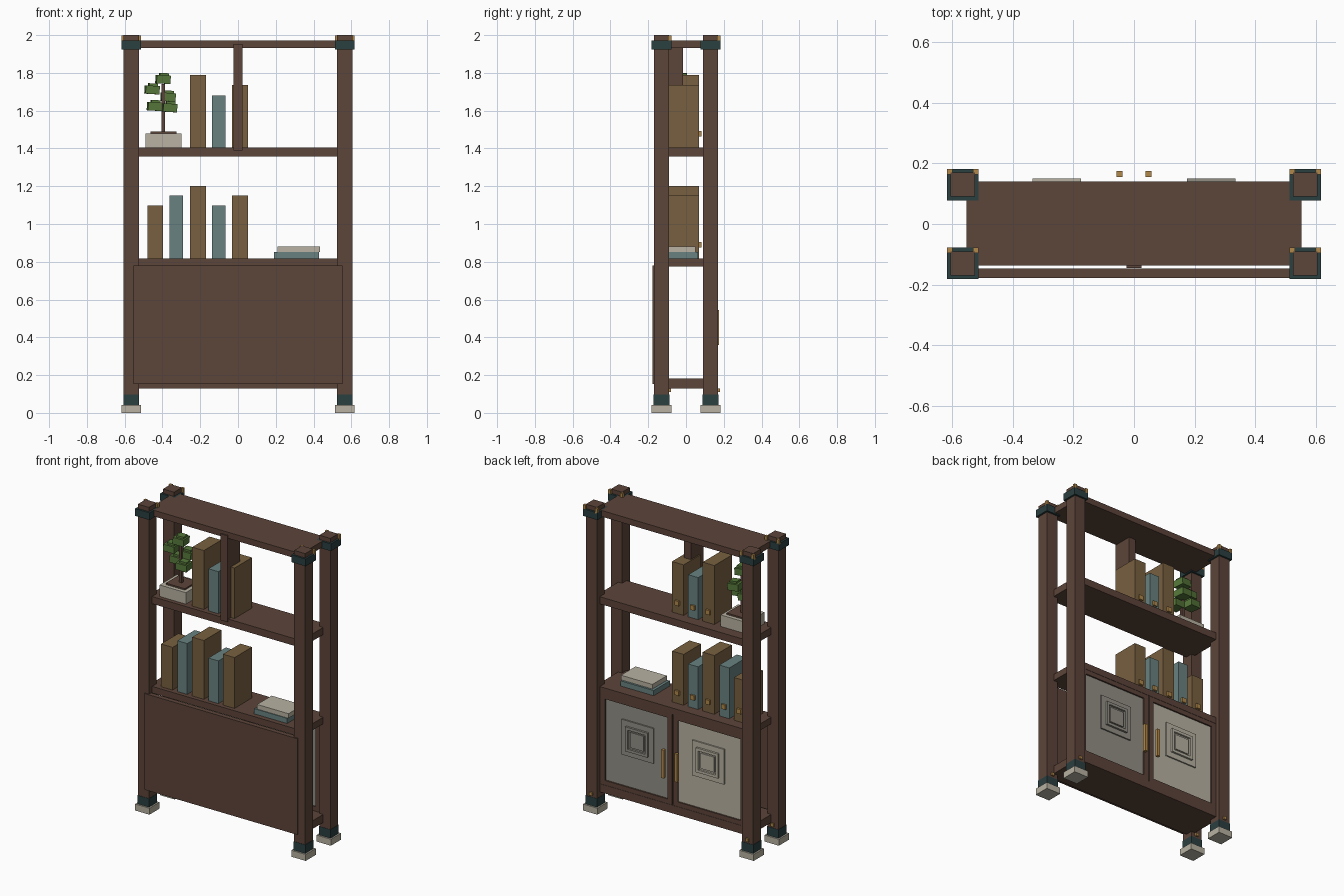
import bpy
from mathutils import Euler

if "Cube" in bpy.data.objects:
    bpy.data.objects.remove(bpy.data.objects["Cube"])


def mat(name, r, g, b):
    m = bpy.data.materials.new(name)
    m.diffuse_color = (r, g, b, 1)
    m.use_nodes = True
    m.node_tree.nodes["Principled BSDF"].inputs["Base Color"].default_value = m.diffuse_color
    return m


WOOD = mat("walnut_wood", .107, .058, .041)
IRON = mat("dark_teal_metal", .024, .050, .052)
GOLD = mat("brass", .44, .25, .07)
STONE = mat("pale_stone", .479, .445, .361)
GREY = mat("grey_stone", .29, .275, .235)
TAN = mat("tan_cover", .188, .117, .051)
BLUE = mat("blue_grey_cover", .138, .223, .216)
LEAF = mat("leaf_green", .093, .188, .042)


def box(name, x, y, z, material, rot=None):
    """Box from (min, max) ranges on each axis."""
    c = [(r[0] + r[1]) / 2 for r in (x, y, z)]
    s = [abs(r[1] - r[0]) / 2 for r in (x, y, z)]
    signs = [(i, j, k) for i in (-1, 1) for j in (-1, 1) for k in (-1, 1)]
    verts = [(i * s[0], j * s[1], k * s[2]) for i, j, k in signs]
    faces = [(0, 1, 3, 2), (4, 6, 7, 5), (0, 4, 5, 1),
             (2, 3, 7, 6), (0, 2, 6, 4), (1, 5, 7, 3)]
    me = bpy.data.meshes.new(name)
    me.from_pydata(verts, [], faces)
    me.materials.append(material)
    ob = bpy.data.objects.new(name, me)
    ob.location = c
    if rot:
        ob.rotation_euler = Euler(rot)
    bpy.context.collection.objects.link(ob)
    return ob


def around(c, half):
    return (c - half, c + half)


# Four posts with feet, collars and brass fittings
for px in (-.565, .565):
    for py in (-.13, .13):
        box("post", around(px, .04), around(py, .04), (.04, 2.0), WOOD)
        box("foot", around(px, .052), around(py, .052), (0, .042), STONE)
        box("lower_collar", around(px, .042), around(py, .042), (.042, .098), IRON)
        box("upper_collar", around(px, .052), around(py, .052), (1.925, 1.972), IRON)
        for sx in (-1, 1):
            box("collar_peg", around(px + sx * .043, .009), around(py + .043, .009),
                (1.965, 1.998), GOLD)
        box("post_stud", around(px, .01), (py + .035, py + .05), (.11, .13), GOLD)

# Shelves, lower front panel and upper divider
for name, z0, z1 in (("bottom_shelf", .13, .183), ("middle_shelf", .775, .818),
                     ("upper_shelf", 1.358, 1.405), ("top_shelf", 1.932, 1.972)):
    box(name, (-.553, .553), (-.137, .14), (z0, z1), WOOD)
box("lower_front_panel", (-.553, .553), (-.178, -.147), (.152, .78), WOOD)
box("upper_divider", (-.025, .025), (-.145, -.015), (1.388, 1.952), WOOD)

# Pair of doors facing the back, with nested square ornaments
for s, panel in ((-1, STONE), (1, GREY)):
    box("door_panel", (s * .03, s * .50), (.108, .128), (.20, .755), panel)
    for a, b in ((.004, .037), (.49, .525)):
        box("door_stile", (s * a, s * b), (.10, .138), (.183, .775), WOOD)
    for a, b in ((.183, .213), (.745, .775)):
        box("door_rail", (s * .037, s * .49), (.10, .138), (a, b), WOOD)
    cx, cz = s * .255, .53
    box("ornament_plate", around(cx, .115), (.125, .137), around(cz, .115), panel)
    h, t = .08, .018
    for k in (-1, 1):
        box("ornament_ring_side", around(cx + k * (h - t / 2), t / 2), (.135, .15),
            around(cz, h), panel)
        box("ornament_ring_bar", around(cx, h - t), (.135, .15),
            around(cz + k * (h - t / 2), t / 2), panel)
    box("ornament_centre", around(cx, .05), (.135, .145), around(cz, .05), panel)
    box("door_handle", around(s * .048, .01), (.155, .175), (.36, .545), GOLD)


# Upright books, each with a brass spine stud
def book(x, z0, top, material):
    w = .042 if material is TAN else .036
    box("book", around(x, w), (-.11, .07), (z0, top), material)
    box("spine_stud", around(x, .015), (.068, .082), (z0 + .057, z0 + .087), GOLD)


for x, top, m in ((-.212, 1.79, TAN), (-.101, 1.68, BLUE), (.01, 1.735, TAN)):
    book(x, 1.405, top, m)
for x, top, m in ((-.438, 1.097, TAN), (-.326, 1.15, BLUE), (-.212, 1.202, TAN),
                  (-.101, 1.097, BLUE), (.01, 1.15, TAN)):
    book(x, .818, top, m)

# Flat stack of two books
box("flat_book_lower", (.19, .428), (-.105, .063), (.818, .852), BLUE)
box("flat_book_upper", (.208, .435), (-.10, .05), (.852, .882), STONE)

# Potted tree
box("plant_pot", (-.49, -.30), (-.11, .07), (1.405, 1.48), STONE)
box("plant_soil", (-.462, -.325), (-.085, .045), (1.475, 1.49), WOOD)
box("plant_trunk", (-.406, -.386), (-.03, -.01), (1.48, 1.74), WOOD)
for x, y, z in ((-.397, -.02, 1.765), (-.455, -.035, 1.71), (-.37, .015, 1.672),
                (-.442, .01, 1.622), (-.362, -.04, 1.615)):
    box("leaf_clump", around(x, .037), around(y, .037), around(z, .022), LEAF, (0, .06, .1))
    box("leaf_tip", around(x + .005, .024), around(y, .024), (z + .015, z + .034), LEAF, (0, .06, .1))
